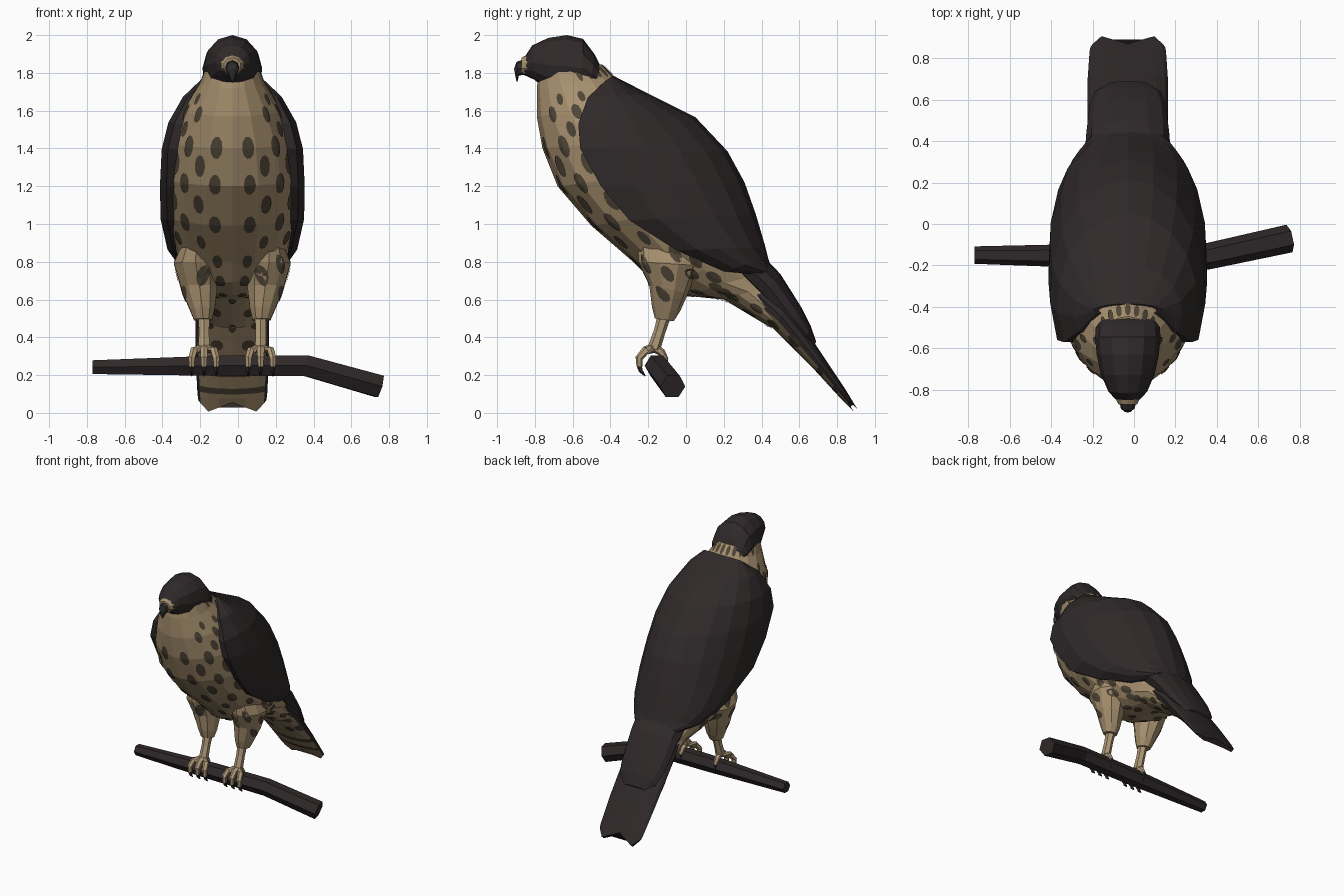
import bpy, bmesh, math
from mathutils import Vector
from mathutils.bvhtree import BVHTree

if "Cube" in bpy.data.objects:
    bpy.data.objects.remove(bpy.data.objects["Cube"])

CX = -0.03   # the bird sits slightly off the middle of the branch


def material(name, rgb):
    m = bpy.data.materials.new(name)
    m.diffuse_color = (*rgb, 1)
    m.use_nodes = True
    m.node_tree.nodes["Principled BSDF"].inputs["Base Color"].default_value = m.diffuse_color
    return m


DARK = material("dark plumage", (0.029, 0.022, 0.023))
CREAM = material("cream plumage", (0.38, 0.275, 0.155))
SPOT = material("brown spots", (0.078, 0.06, 0.038))
LEG = material("leg skin", (0.43, 0.32, 0.19))
BARK = material("bark", (0.028, 0.021, 0.022))
HORN = material("horn", (0.027, 0.023, 0.025))


def finish(name, bm, mats):
    bmesh.ops.recalc_face_normals(bm, faces=bm.faces)
    me = bpy.data.meshes.new(name)
    bm.to_mesh(me)
    bm.free()
    for m in mats:
        me.materials.append(m)
    ob = bpy.data.objects.new(name, me)
    bpy.context.collection.objects.link(ob)
    return ob


def skin(name, rings, mats, rule=None):
    """Join closed rings of points into a capped solid."""
    bm = bmesh.new()
    vs = [[bm.verts.new(p) for p in r] for r in rings]
    n = len(vs[0])
    for i in range(len(vs) - 1):
        for j in range(n):
            k = (j + 1) % n
            f = bm.faces.new((vs[i][j], vs[i][k], vs[i + 1][k], vs[i + 1][j]))
            if rule:
                f.material_index = rule(i, j)
    bm.faces.new(vs[0])
    bm.faces.new(vs[-1])
    return finish(name, bm, mats)


def oval(sec, n, cx=CX):
    """Oval ring from (front y, front z, back y, back z, half width)."""
    fy, fz, by, bz, w = sec
    out = []
    for j in range(n):
        a = 2 * math.pi * j / n
        u = 0.5 + 0.5 * math.cos(a)
        out.append(Vector((cx + w * math.sin(a), fy + (by - fy) * u, fz + (bz - fz) * u)))
    return out


def lerp(secs, t):
    i = min(int(t), len(secs) - 2)
    return [a + (b - a) * (t - i) for a, b in zip(secs[i], secs[i + 1])]


def tube(name, path, radii, mat, n=6):
    pts = [Vector(p) for p in path]
    rings = []
    for i, p in enumerate(pts):
        d = (pts[min(i + 1, len(pts) - 1)] - pts[max(i - 1, 0)]).normalized()
        side = d.cross(Vector((0, 0, 1)) if abs(d.x) > 0.7 else Vector((1, 0, 0))).normalized()
        up = side.cross(d)
        rings.append([p + radii[i] * (side * math.cos(2 * math.pi * j / n) + up * math.sin(2 * math.pi * j / n))
                      for j in range(n)])
    return skin(name, rings, [mat])


# Body
BODY = [(-.78, 1.79, -.445, 1.845, .142), (-.79, 1.72, -.375, 1.775, .17), (-.79, 1.57, -.22, 1.64, .255),
        (-.76, 1.40, 0, 1.47, .328), (-.68, 1.20, .15, 1.30, .362), (-.50, .99, .24, 1.12, .357),
        (-.28, .80, .32, .92, .305), (-.17, .69, .37, .82, .25), (0, .62, .42, .75, .20),
        (.20, .60, .46, .68, .18), (.45, .45, .52, .56, .17)]
solid = [skin("body", [oval(s, 16) for s in BODY], [CREAM])]

# Head, cere and beak
HEAD = [(-.86, 1.79, -.86, 1.875, .045), (-.805, 1.765, -.815, 1.945, .093), (-.72, 1.70, -.73, 1.985, .13),
        (-.63, 1.67, -.63, 2.0, .15), (-.55, 1.67, -.545, 1.98, .158), (-.51, 1.68, -.485, 1.90, .154),
        (-.49, 1.70, -.452, 1.835, .135)]
skin("head", [oval(s, 12) for s in HEAD], [DARK])
skin("cere", [oval(s, 10) for s in [(-.835, 1.785, -.835, 1.9, .066), (-.872, 1.795, -.872, 1.88, .046)]], [CREAM])
skin("beak", [oval(s, 8) for s in [(-.86, 1.79, -.86, 1.872, .04), (-.885, 1.785, -.898, 1.858, .033),
                                   (-.887, 1.775, -.91, 1.82, .021), (-.893, 1.752, -.898, 1.755, .004)]], [HORN])

# Folded wings and back, as a thick shell: (edge y, edge z, back y, back z, half width)
WINGS = [(-.43, 1.755, -.385, 1.785, .165), (-.52, 1.67, -.20, 1.69, .262), (-.57, 1.53, .05, 1.565, .34),
         (-.56, 1.40, .22, 1.385, .376), (-.45, 1.20, .31, 1.22, .385), (-.30, 1.02, .37, 1.05, .382),
         (-.05, .86, .42, .88, .345), (.20, .75, .435, .82, .275), (.39, .73, .45, .77, .19)]


def shell_ring(sec, n=13, top=math.radians(115)):
    ey, ez, by, bz, w = sec
    arcs = []
    for k, kx in ((1, 1), (.9, .85)):
        arc = []
        for j in range(n):
            a = top * (2 * j / (n - 1) - 1)
            u = k * (math.cos(a) - math.cos(top)) / (1 - math.cos(top))
            arc.append(Vector((CX + kx * w * math.sin(a), ey + (by - ey) * u, ez + (bz - ez) * u)))
        arcs.append(arc)
    return arcs[0] + arcs[1][::-1]


skin("folded_wings", [shell_ring(s) for s in WINGS], [DARK])
TIPS = [(.24, .73, .38, .86, .21), (.38, .595, .50, .735, .20), (.53, .43, .61, .56, .185), (.62, .36, .66, .46, .16),
        (.66, .34, .69, .375, .10)]
skin("wing_tips", [oval(s, 12) for s in TIPS], [DARK])

# Tail: dark above, barred cream below, with a notched end
TAIL = [(.30, .58, .42, .70, .17), (.46, .45, .55, .57, .195), (.66, .25, .70, .34, .195), (.885, .004, .91, .025, .18)]
steps = [0, 1, 2.12, 2.25, 2.5, 2.62, 2.7, 3]
rings = [oval(lerp(TAIL, t), 16) for t in steps]
for p in rings[-1]:
    r = abs(p.x - CX) / .18
    p += Vector((0, -.6, .75)) * .07 * (1 - r / .71 if r < .71 else (r - .71) / .29)
solid.append(skin("tail", rings, [DARK, CREAM, SPOT],
                  lambda i, j: 0 if not 5 <= j <= 10 else (2 if i in (2, 4) else 1)))

# Legs and gripping feet
THIGH = [(-.26, .93, .06, .95, .06, .19), (-.25, .80, .07, .78, .12, .195), (-.195, .68, .01, .63, .10, .175),
         (-.18, .56, -.03, .54, .07, .16), (-.165, .50, -.065, .485, .05, .155)]
for s in (-1, 1):
    solid.append(skin("thigh", [oval(t[:5], 10, CX + s * t[5]) for t in THIGH], [CREAM]))
    x = CX + s * .15
    tube("shank", [(x, -.11, .53), (x, -.14, .43), (x, -.17, .34)], [.036, .031, .034], LEG)
    for d in (-.065, 0, .065):
        tube("toe", [(x, -.165, .345), (x + d * .8, -.215, .33), (x + d, -.248, .29), (x + d, -.246, .245)],
             [.026, .023, .02, .016], LEG)
        tube("claw", [(x + d, -.248, .255), (x + d, -.238, .222), (x + d, -.215, .195)], [.015, .012, .003], HORN, 5)
    tube("hind_toe", [(x, -.165, .345), (x, -.13, .32), (x, -.105, .28)], [.026, .021, .015], LEG)
    tube("hind_claw", [(x, -.107, .285), (x, -.10, .25), (x, -.112, .215)], [.014, .01, .003], HORN, 5)

# Branch
tube("branch", [(-.77, -.15, .242), (-.1, -.155, .25), (.36, -.155, .25), (.75, -.07, .14)],
     [.042, .062, .064, .068], BARK)

# Spots: thin plates laid onto the body, thighs and tail
verts, polys = [], []
for ob in solid:
    base = len(verts)
    verts += [v.co.copy() for v in ob.data.vertices]
    polys += [[base + i for i in p.vertices] for p in ob.data.polygons]
tree = BVHTree.FromPolygons(verts, polys)
spots = bmesh.new()
GUIDE = BODY + [TAIL[2]]


def spot(t, deg, half_w, half_h):
    def at(t):
        fy, fz, by, bz, w = lerp(GUIDE, t)
        a = math.radians(deg)
        u = .5 - .5 * math.cos(a)
        return Vector((CX + w * math.sin(a), fy + (by - fy) * u, fz + (bz - fz) * u)), \
            Vector((CX, (fy + by) / 2, (fz + bz) / 2))
    c, mid = at(t)
    down = (at(t + .1)[0] - at(t - .1)[0]).normalized()
    side = down.cross(c - mid).normalized()
    nrm = side.cross(down).normalized()

    def land(off):
        hit = tree.ray_cast(c + off + nrm * .2, -nrm)[0]
        return hit + nrm * .005 if hit else None
    pts = [land(Vector((0, 0, 0)))]
    for j in range(10):
        q = 2 * math.pi * j / 10
        pts.append(land(side * half_w * math.cos(q) + down * half_h * math.sin(q)))
    if None in pts or max((p - pts[0]).length for p in pts) > half_h * 1.3:
        return
    vs = [spots.verts.new(p) for p in pts]
    for j in range(10):
        spots.faces.new((vs[0], vs[j + 1], vs[(j + 1) % 10 + 1]))


for row in range(19):
    t = 1.5 + row * .5
    size = .55 if t < 2 else .75 if t < 3 else 1 if t < 5.2 else .8 if t < 8 else .65
    cols = (15, 45, 75) if row % 2 else (30, 60, 88)
    if t > 8.2:
        cols = (0, 50) if row % 2 else (28, 66)
    for a in cols:
        if t < 2.7 and a < 40:
            continue
        for s in ((-1, 1) if a else (1,)):
            spot(t, s * a, .033 * size, .063 * size)
# Striped nape collar
for a in range(100, 261, 16):
    spot(.45, a, .014, .042)
finish("breast_spots", spots, [SPOT])
